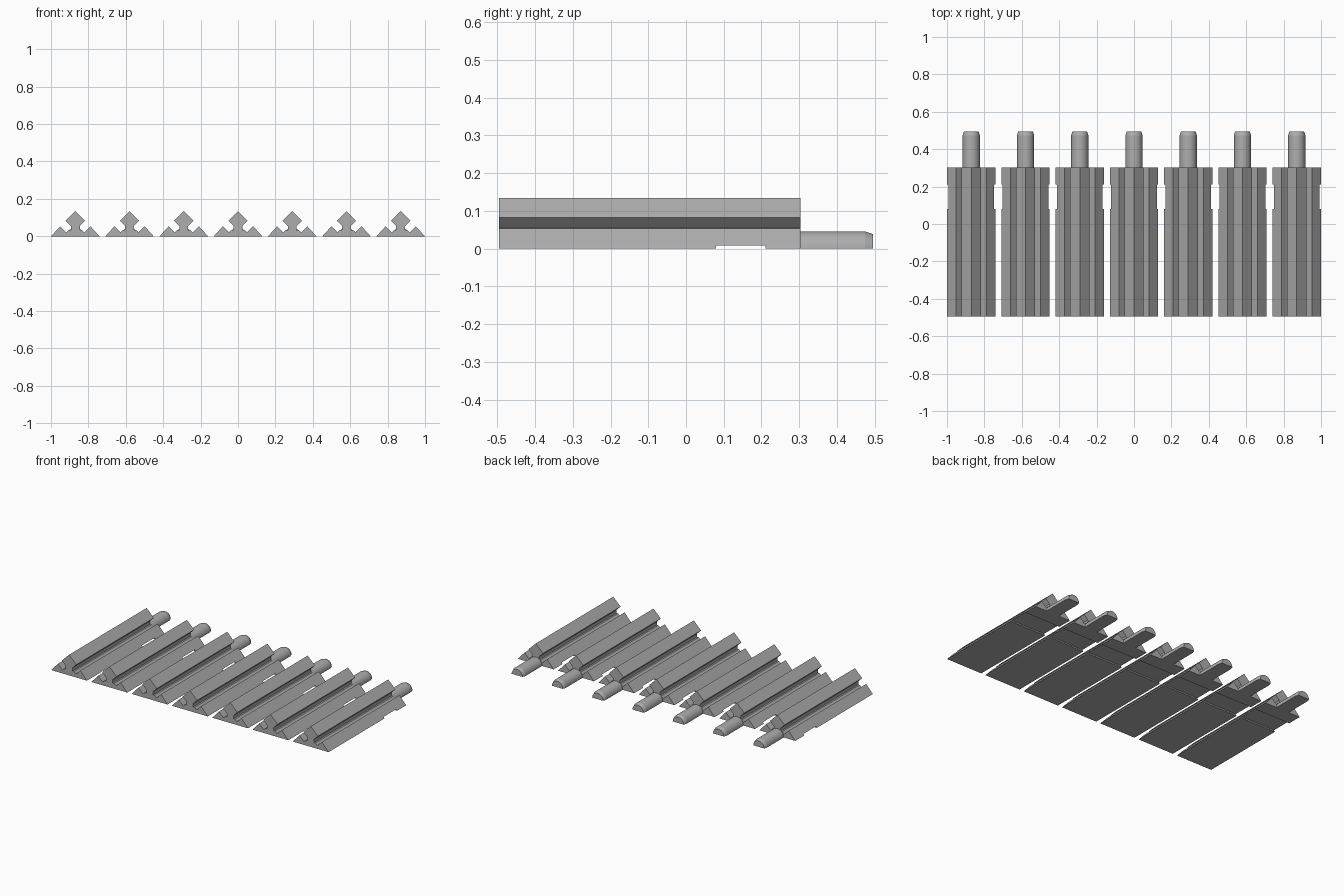
import bpy, bmesh, math
from mathutils import Vector

if "Cube" in bpy.data.objects:
    bpy.data.objects.remove(bpy.data.objects["Cube"])

grey = bpy.data.materials.new("mid grey")
grey.diffuse_color = (0.42, 0.42, 0.42, 1)
grey.use_nodes = True
grey.node_tree.nodes["Principled BSDF"].inputs["Base Color"].default_value = grey.diffuse_color

Y0, Y1 = -0.495, 0.303       # rail ends
GROOVE = (0.08, 0.21, 0.008)  # underside groove: start, end, depth
PITCH = 0.29

# right half of the rail cross-section, bottom to top
HALF = [(0.129, 0), (0.122, 0.008), (0.081, 0.053), (0.048, 0.021),
        (0.034, 0.034), (0.024, 0.034), (0.024, 0.055), (0.052, 0.083)]
RAIL = HALF + [(0, 0.134)] + [(-x, z) for x, z in reversed(HALF)]


def loft(name, rings, x):
    """Closed solid through matching rings of points."""
    bm = bmesh.new()
    loops = [[bm.verts.new(p) for p in ring] for ring in rings]
    for a, b in zip(loops, loops[1:]):
        for i in range(len(a)):
            j = (i + 1) % len(a)
            bm.faces.new((a[i], a[j], b[j], b[i]))
    bm.faces.new(loops[0])
    bm.faces.new(loops[-1])
    bmesh.ops.recalc_face_normals(bm, faces=bm.faces)
    mesh = bpy.data.meshes.new(name)
    bm.to_mesh(mesh)
    bm.free()
    mesh.materials.append(grey)
    ob = bpy.data.objects.new(name, mesh)
    ob.location.x = x
    bpy.context.collection.objects.link(ob)
    return ob


def rail_ring(y, lift=False):
    """Rail section; lifted sections lose the thin strip below the groove."""
    if not lift:
        return [Vector((x, y, z)) for x, z in RAIL]
    top = GROOVE[2]
    return [Vector((math.copysign(min(abs(x), HALF[1][0]), x), y, max(z, top)))
            for x, z in RAIL]


def arch_ring(y, r):
    """Half-round section resting on the ground."""
    n = 16
    return [Vector((r * math.cos(math.pi * i / n), y, r * math.sin(math.pi * i / n)))
            for i in range(n + 1)]


# groove cutter passes under every rail
g0, g1, depth = GROOVE
cutter = loft("groove_cutter",
              [[Vector((sx * 1.2, y, z)) for sx, z in
                ((-1, -0.05), (1, -0.05), (1, depth), (-1, depth))]
               for y in (g0, g1)], 0)
cutter.hide_render = True
cutter.hide_set(True)

for k in range(-3, 4):
    # ridged rail
    rail = loft(f"rail_{k + 4}", [rail_ring(Y0), rail_ring(Y1)], k * PITCH)
    cut = rail.modifiers.new("groove", 'BOOLEAN')
    cut.operation = 'DIFFERENCE'
    cut.solver = 'EXACT'
    cut.object = cutter

    # half-round peg with a chamfered tip
    peg = loft(f"peg_{k + 4}", [arch_ring(Y1 - 0.002, 0.046),
                                arch_ring(0.474, 0.046),
                                arch_ring(0.495, 0.039)], k * PITCH)
    bpy.ops.object.select_all(action='DESELECT')
    peg.select_set(True)
    bpy.context.view_layer.objects.active = peg
    bpy.ops.object.shade_smooth_by_angle(angle=math.radians(15))
